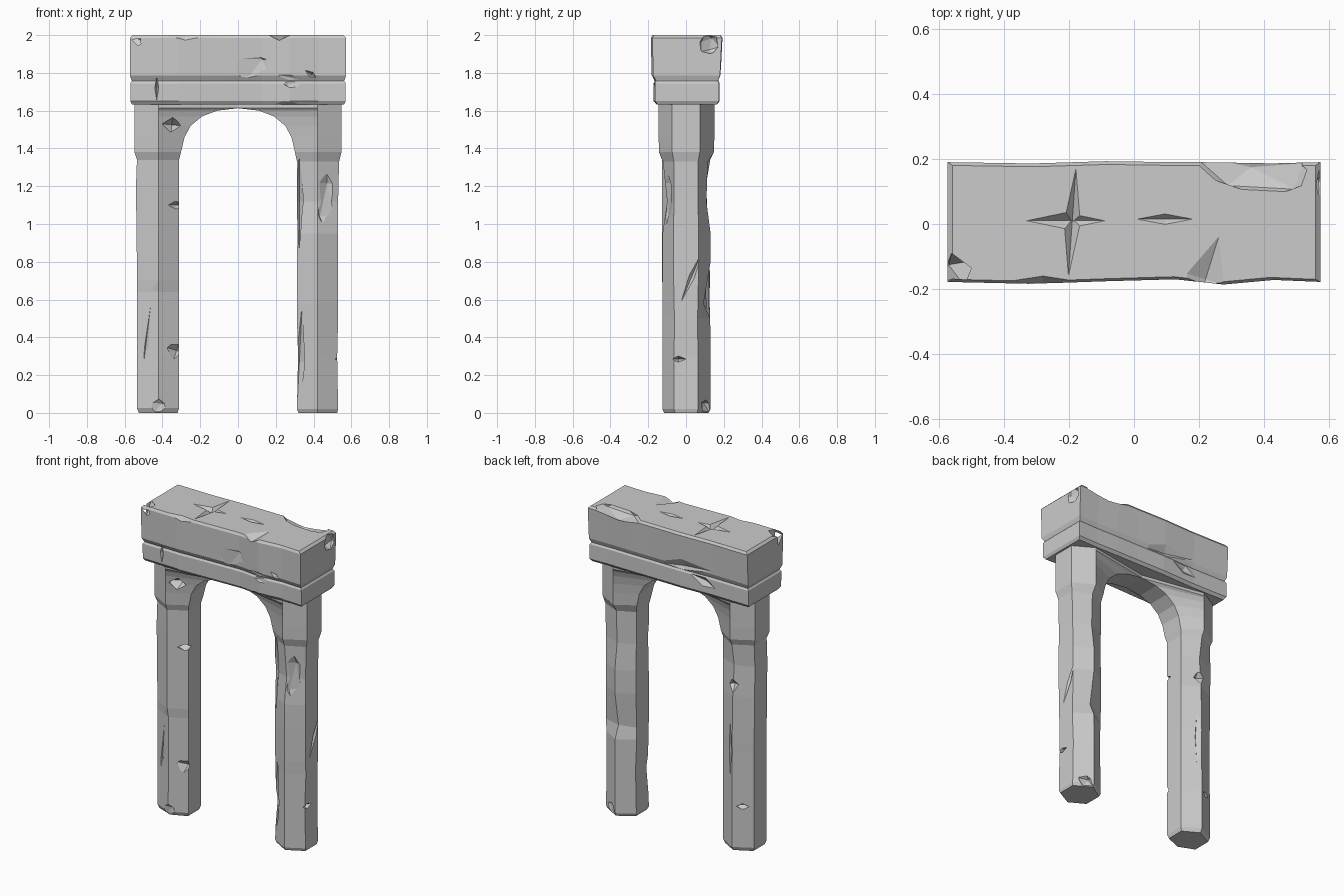
import bpy, bmesh, random
from mathutils import Vector, Euler, Matrix

random.seed(4)


def loft(name, rings):
    """Skin a stack of equal-length closed rings and cap both ends."""
    bm = bmesh.new()
    vs = [[bm.verts.new(p) for p in r] for r in rings]
    n = len(vs[0])
    for a, b in zip(vs, vs[1:]):
        for i in range(n):
            j = (i + 1) % n
            bm.faces.new((a[i], a[j], b[j], b[i]))
    bm.faces.new(vs[0][::-1])
    bm.faces.new(vs[-1])
    bmesh.ops.recalc_face_normals(bm, faces=bm.faces)
    me = bpy.data.meshes.new(name)
    bm.to_mesh(me)
    bm.free()
    ob = bpy.data.objects.new(name, me)
    bpy.context.collection.objects.link(ob)
    return ob


def chip(target, pos, size, rot=(0, 0, 0), rough=False):
    """Cut a pointed (octahedron) or rough (jittered icosphere) chip out of target."""
    bm = bmesh.new()
    if rough:
        bmesh.ops.create_icosphere(bm, subdivisions=1, radius=1)
        for v in bm.verts:
            v.co *= random.uniform(0.88, 1.1)
    else:
        for axis in range(3):
            for s in (-1, 1):
                co = Vector((0, 0, 0))
                co[axis] = s
                bm.verts.new(co)
        bmesh.ops.convex_hull(bm, input=bm.verts)
    bm.transform(Matrix.LocRotScale(Vector(pos), Euler(rot), Vector(size)))
    bmesh.ops.recalc_face_normals(bm, faces=bm.faces)
    me = bpy.data.meshes.new("chip_cutter")
    bm.to_mesh(me)
    bm.free()
    cut = bpy.data.objects.new("chip_cutter", me)
    cut.hide_render = True
    bpy.context.collection.objects.link(cut)
    mod = target.modifiers.new("chip", 'BOOLEAN')
    mod.operation, mod.solver, mod.object = 'DIFFERENCE', 'EXACT', cut
    bpy.context.view_layer.objects.active = target
    bpy.ops.object.modifier_apply(modifier=mod.name)
    bpy.data.objects.remove(cut)


# Lintel: stacked courses with a groove, wavy front and back edges
stations = [-1, -.55, -.15, .22, .48, .75, 1]
wave_f = [0, -.006, .002, .008, -.008, .006, 0]
wave_b = [0, -.004, .003, 0, 0, -.003, 0]
courses = [(1.632, .56, -.150, .160), (1.65, .57, -.163, .175), (1.745, .57, -.165, .175),
           (1.757, .562, -.158, .168), (1.785, .572, -.174, .18), (1.985, .573, -.178, .19),
           (2.0, .558, -.170, .18)]


def lintel_ring(z, hx, yf, yb):
    front = [(s * hx, yf + w, z) for s, w in zip(stations, wave_f)]
    back = [(s * hx, yb + w, z) for s, w in zip(stations, wave_b)]
    return front + back[::-1]


lintel = loft("lintel", [lintel_ring(*c) for c in courses])

# Legs: hexagonal shafts (ridge to front and back), capital spreading into a half arch
# z, inner x, outer x, front y, back y, side half-depth
arch = [(1.38, .302, .548, -.143, .148, .073), (1.46, .283, .548, -.145, .15, .075),
        (1.52, .25, .548, -.145, .15, .075), (1.57, .19, .548, -.145, .15, .075),
        (1.60, .11, .548, -.145, .15, .075), (1.613, .0, .548, -.145, .15, .075),
        (1.64, .0, .548, -.145, .15, .075)]
left_shaft = [(0, .32, .525, -.10, .115, .058), (.025, .312, .535, -.118, .128, .064),
              (.3, .312, .535, -.114, .128, .064), (.64, .312, .534, -.115, .125, .064),
              (.7, .312, .534, -.127, .127, .064), (1.0, .312, .538, -.127, .12, .064),
              (1.2, .312, .54, -.127, .105, .064), (1.34, .312, .535, -.127, .128, .064)]
right_shaft = [(0, .32, .525, -.115, .12, .058), (.02, .312, .53, -.125, .13, .064),
               (.3, .318, .525, -.125, .13, .064), (.5, .312, .53, -.125, .128, .06),
               (.58, .312, .53, -.125, .093, .064), (.8, .312, .53, -.125, .13, .066),
               (.95, .315, .53, -.124, .13, .066), (1.12, .312, .53, -.10, .108, .064),
               (1.33, .312, .535, -.122, .115, .064)]


def leg(name, side, shaft):
    rings = []
    for z, xi, xo, yf, yb, h in shaft + arch:
        pts = [(.42, yf), (xi, -h), (xi, h), (.42, yb), (xo, h), (xo, -h)]
        rings.append([(side * x, y, z) for x, y in pts])
    return loft(name, rings)


left_leg = leg("left_leg", -1, left_shaft)
right_leg = leg("right_leg", 1, right_shaft)

# Cracks and breaks in the lintel
chip(lintel, (-.21, .01, 2.0), (.12, .025, .03))                        # star crack, long arm
chip(lintel, (-.19, .005, 2.0), (.025, .165, .03), (0, 0, -.07))        # star crack, cross arm
chip(lintel, (.095, .015, 2.0), (.085, .016, .02))                      # small top crack
chip(lintel, (-.54, -.14, 1.975), (.062, .06, .07), (.4, .3, .5))       # broken corner
chip(lintel, (.36, .175, 2.005), (.22, .085, .05), (0, 0, -.2), True)   # broken rear edge
chip(lintel, (.57, .12, 1.95), (.03, .06, .06), (.3, 0, .2), True)      # end chip
chip(lintel, (.22, -.17, 2.005), (.07, .16, .035), (0, 0, -.3))         # front edge valley
chip(lintel, (.08, -.205, 1.81), (.16, .05, .13), (0, 0, 0), True)      # front dish
chip(lintel, (.3, -.19, 1.75), (.14, .03, .05), (0, .2, 0), True)
chip(lintel, (.39, -.18, 1.79), (.05, .03, .022), (0, .6, 0))
chip(lintel, (-.43, -.165, 1.72), (.012, .02, .07))
chip(lintel, (.25, -.165, 1.63), (.16, .03, .02))
chip(lintel, (-.2, -.165, 1.63), (.2, .02, .012))
chip(lintel, (-.28, -.18, 2.0), (.13, .02, .03))
chip(lintel, (-.1, .185, 1.78), (.3, .025, .05), (0, .12, 0))           # rear dents
chip(lintel, (-.25, .18, 1.72), (.12, .03, .04), (0, -.3, 0))

# Left leg damage
chip(left_leg, (-.35, -.12, 1.525), (.075, .06, .04), (0, .1, 0))
chip(left_leg, (-.325, -.075, 1.1), (.075, .05, .022))
chip(left_leg, (-.325, -.085, .33), (.06, .045, .06), (0, .3, 0))
chip(left_leg, (-.49, -.105, .34), (.03, .03, .33), (0, .12, 0))
chip(left_leg, (-.42, -.12, .03), (.07, .03, .05), (0, 0, 0), True)
chip(left_leg, (-.41, .125, 1.07), (.08, .045, .06), (0, .2, 0))
chip(left_leg, (-.395, .12, .65), (.025, .022, .3))
chip(left_leg, (-.48, .1, .29), (.06, .04, .02))

# Right leg damage
chip(right_leg, (.325, -.075, .27), (.04, .035, .29), (0, .05, 0))
chip(right_leg, (.325, -.07, 1.12), (.025, .035, .27))
chip(right_leg, (.47, -.115, 1.13), (.075, .04, .19), (0, 0, .5), True)
chip(right_leg, (.53, -.04, .285), (.05, .045, .018))
chip(right_leg, (.535, .03, .72), (.02, .02, .19), (-.4, 0, 0))
chip(right_leg, (.48, .12, .03), (.06, .045, .05), (0, 0, 0), True)
